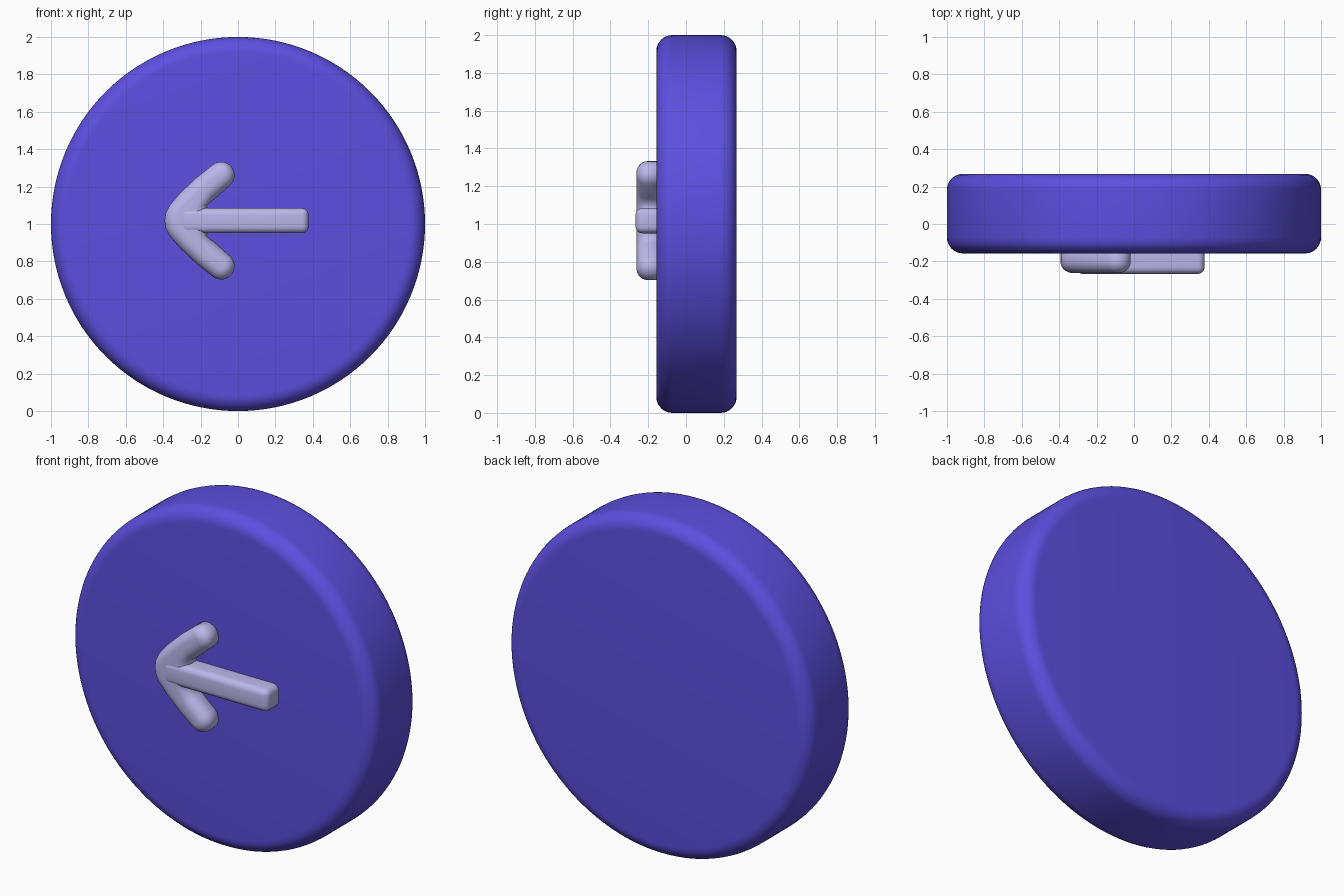
import bpy, bmesh, math

if "Cube" in bpy.data.objects:
    bpy.data.objects.remove(bpy.data.objects["Cube"])

def material(name, colour):
    m = bpy.data.materials.new(name)
    m.diffuse_color = (*colour, 1)
    m.use_nodes = True
    m.node_tree.nodes["Principled BSDF"].inputs["Base Color"].default_value = m.diffuse_color
    return m

def finish(bm, name, mat):
    bmesh.ops.recalc_face_normals(bm, faces=bm.faces)
    me = bpy.data.meshes.new(name)
    bm.to_mesh(me)
    bm.free()
    ob = bpy.data.objects.new(name, me)
    bpy.context.collection.objects.link(ob)
    me.materials.append(mat)
    for p in me.polygons:
        p.use_smooth = True
    return ob

def bevel(ob, width, segments):
    b = ob.modifiers.new("Rounded edges", 'BEVEL')
    b.width, b.segments = width, segments
    b.limit_method, b.angle_limit = 'ANGLE', math.radians(40)

purple = material("button_purple", (0.108, 0.078, 0.74))
pale = material("arrow_lilac", (0.50, 0.47, 0.83))
ZC = 1.018  # arrow axis height

# Round button body, turned from a rounded profile
R, Y0, Y1, r = 1.0, -0.157, 0.268, 0.085
profile = [(R - r + r * math.sin(a), Y0 + r - r * math.cos(a))
           for a in (math.pi / 2 * i / 8 for i in range(9))]
profile += [(rad, Y0 + Y1 - y) for rad, y in reversed(profile)]
bm = bmesh.new()
N = 128
rings = [[bm.verts.new((rad * math.cos(2 * math.pi * i / N), y,
                        1 + rad * math.sin(2 * math.pi * i / N))) for i in range(N)]
         for rad, y in profile]
for a, b in zip(rings, rings[1:]):
    for i in range(N):
        j = (i + 1) % N
        bm.faces.new((a[i], a[j], b[j], b[i]))
bm.faces.new(rings[0])
bm.faces.new(rings[-1])
finish(bm, "button_body", purple)

# Arrow head: (outline point, centreline point) pairs for the upper half
tip = (-0.315, 0.0)
cap = (-0.09, 0.243)
half = [((-0.393, 0.0), tip), ((-0.387, 0.04), (-0.314, 0.02)),
        ((-0.366, 0.082), (-0.308, 0.04)), ((-0.31, 0.147), (-0.262, 0.094)),
        ((-0.225, 0.228), (-0.178, 0.172))]
for i in range(11):
    a = math.radians(132 - 18 * i)
    half.append(((cap[0] + 0.072 * math.cos(a), cap[1] + 0.072 * math.sin(a)), cap))
half += [((-0.125, 0.115), (-0.178, 0.172)), ((-0.167, 0.083), (-0.235, 0.085)),
         ((-0.162, 0.066), (-0.24, 0.045)), ((-0.16, 0.0), (-0.245, 0.0))]
mirrored = [((p[0], -p[1]), (c[0], -c[1])) for p, c in reversed(half[1:-1])]
outline = half + mirrored
bm = bmesh.new()
layers = [(1.0, -0.11)]
for i in range(8):
    a = math.pi / 2 * i / 7
    layers.append((1 - 0.85 * (1 - math.cos(a)), -0.202 - 0.06 * math.sin(a)))
rings = [[bm.verts.new((c[0] + (p[0] - c[0]) * f, y, ZC + c[1] + (p[1] - c[1]) * f))
          for p, c in outline] for f, y in layers]
n = len(outline)
for a, b in zip(rings, rings[1:]):
    for i in range(n):
        j = (i + 1) % n
        bm.faces.new((a[i], a[j], b[j], b[i]))
bm.faces.new(rings[0])
bm.faces.new(rings[-1])
finish(bm, "arrow_head", pale)

# Arrow shaft: rounded bar sunk into the button face
bm = bmesh.new()
bmesh.ops.create_cube(bm, size=1)
for v in bm.verts:
    v.co.x = 0.377 if v.co.x > 0 else -0.31
    v.co.y = -0.10 if v.co.y > 0 else -0.267
    v.co.z = ZC + (0.067 if v.co.z > 0 else -0.067)
bevel(finish(bm, "arrow_shaft", pale), 0.036, 5)
